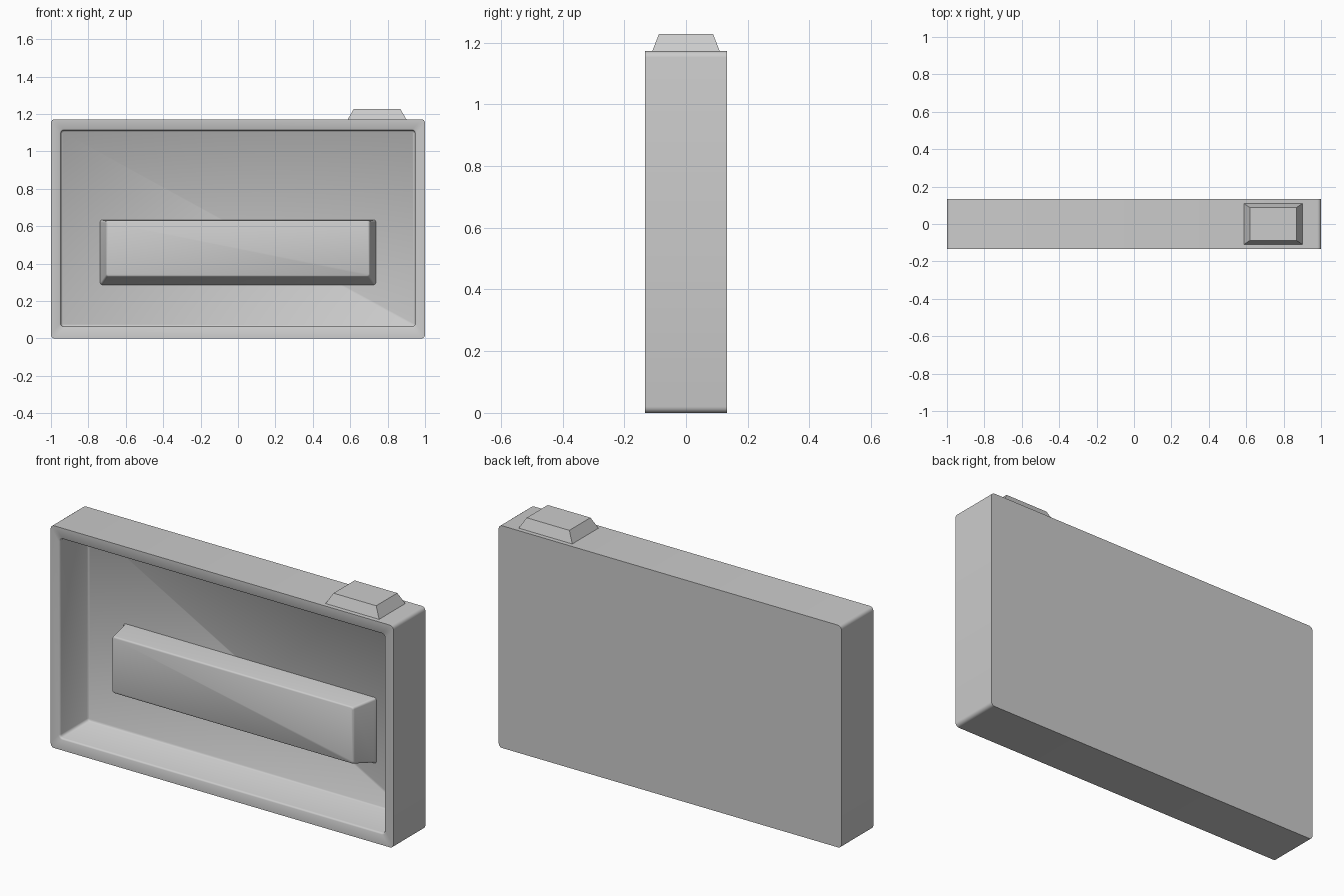
import bpy, bmesh, math

if "Cube" in bpy.data.objects:
    bpy.data.objects.remove(bpy.data.objects["Cube"])


def rounded_rect(x0, x1, z0, z1, r, seg=4):
    """Corner-rounded rectangle in the XZ plane."""
    pts = []
    for i, (cx, cz) in enumerate([(x1 - r, z1 - r), (x0 + r, z1 - r),
                                  (x0 + r, z0 + r), (x1 - r, z0 + r)]):
        for k in range(seg + 1):
            a = math.pi / 2 * (i + k / seg)
            pts.append((cx + r * math.cos(a), cz + r * math.sin(a)))
    return pts


def loft(name, rings, smooth=True):
    """Skin a list of 3D rings and cap both ends."""
    bm = bmesh.new()
    loops = [[bm.verts.new(p) for p in ring] for ring in rings]
    n = len(loops[0])
    for a, b in zip(loops, loops[1:]):
        for i in range(n):
            j = (i + 1) % n
            bm.faces.new((a[i], a[j], b[j], b[i]))
    bm.faces.new(loops[0])
    bm.faces.new(loops[-1])
    bmesh.ops.recalc_face_normals(bm, faces=bm.faces)
    mesh = bpy.data.meshes.new(name)
    bm.to_mesh(mesh)
    bm.free()
    obj = bpy.data.objects.new(name, mesh)
    bpy.context.collection.objects.link(obj)
    if smooth:
        bpy.ops.object.select_all(action='DESELECT')
        obj.select_set(True)
        bpy.context.view_layer.objects.active = obj
        bpy.ops.object.shade_smooth_by_angle(angle=math.radians(50))
    return obj


def xz_ring(y, *rect):
    return [(x, y, z) for x, z in rounded_rect(*rect)]


# Tray body: outer shell, softened rim and deep front recess
loft("case_body", [
    xz_ring(0.133, -1, 1, 0, 1.172, 0.02),
    xz_ring(-0.133, -1, 1, 0, 1.172, 0.02),
    xz_ring(-0.133, -0.954, 0.954, 0.055, 1.12, 0.022),
    xz_ring(-0.130, -0.949, 0.949, 0.060, 1.115, 0.018),
    xz_ring(-0.123, -0.946, 0.946, 0.063, 1.112, 0.015),
    xz_ring(0.093, -0.946, 0.946, 0.063, 1.112, 0.015),
    xz_ring(0.100, -0.939, 0.939, 0.070, 1.105, 0.010),
])

# Raised block inside the recess, sloped at the sides and bottom
loft("inner_block", [
    xz_ring(0.115, -0.737, 0.737, 0.287, 0.634, 0.012),
    xz_ring(0.100, -0.737, 0.737, 0.287, 0.634, 0.012),
    xz_ring(0.090, -0.731, 0.731, 0.293, 0.632, 0.012),
    xz_ring(-0.036, -0.706, 0.706, 0.329, 0.630, 0.012),
    xz_ring(-0.042, -0.703, 0.703, 0.332, 0.628, 0.012),
    xz_ring(-0.045, -0.698, 0.698, 0.337, 0.623, 0.010),
])


# Tapered push button on the top edge
def xy_ring(z, x0, x1, y):
    return [(x0, -y, z), (x1, -y, z), (x1, y, z), (x0, y, z)]


loft("top_button", [
    xy_ring(1.170, 0.586, 0.901, 0.110),
    xy_ring(1.227, 0.619, 0.868, 0.088),
], smooth=False)
